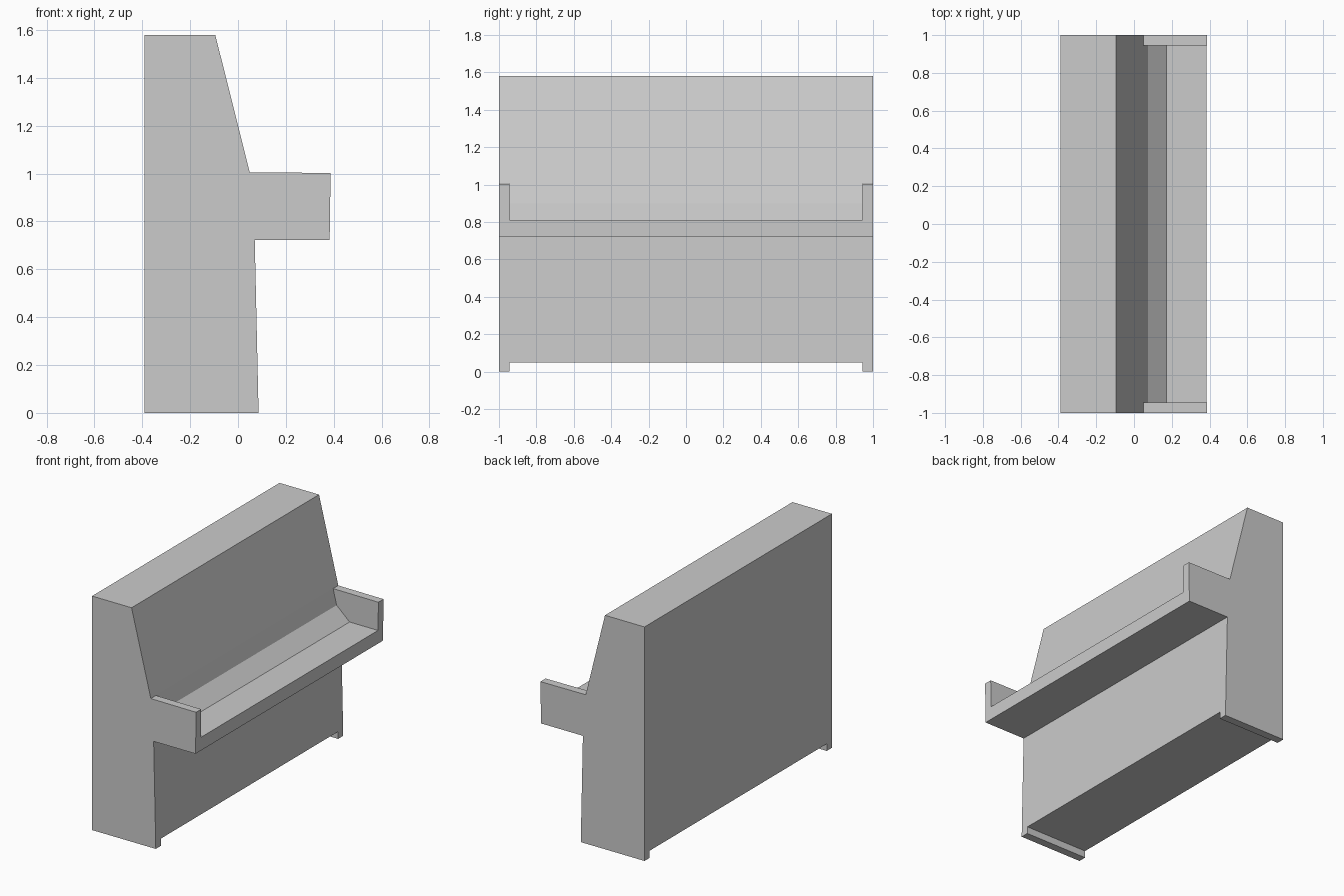
import bpy
import bmesh

cube = bpy.data.objects.get("Cube")
if cube:
    bpy.data.objects.remove(cube, do_unlink=True)

GRAY = (0.6, 0.6, 0.6, 1.0)
gray = bpy.data.materials.new("plain_gray")
gray.use_nodes = True
gray.diffuse_color = GRAY
gray.node_tree.nodes["Principled BSDF"].inputs["Base Color"].default_value = GRAY


def extrude_profile(name, profile, half_width):
    """Closed solid: an x-z profile extruded along y."""
    bm = bmesh.new()
    face = bm.faces.new([bm.verts.new((x, -half_width, z)) for x, z in profile])
    new = bmesh.ops.extrude_face_region(bm, geom=[face])["geom"]
    verts = [v for v in new if isinstance(v, bmesh.types.BMVert)]
    bmesh.ops.translate(bm, verts=verts, vec=(0, 2 * half_width, 0))
    bmesh.ops.recalc_face_normals(bm, faces=bm.faces)
    mesh = bpy.data.meshes.new(name)
    bm.to_mesh(mesh)
    bm.free()
    mesh.materials.append(gray)
    obj = bpy.data.objects.new(name, mesh)
    bpy.context.collection.objects.link(obj)
    return obj


def carve(target, cutter):
    """Subtract the cutter, then discard it."""
    cutter.hide_render = True
    mod = target.modifiers.new(cutter.name, 'BOOLEAN')
    mod.operation = 'DIFFERENCE'
    mod.solver = 'EXACT'
    mod.object = cutter
    bpy.context.view_layer.objects.active = target
    bpy.ops.object.modifier_apply(modifier=mod.name)
    bpy.data.objects.remove(cutter, do_unlink=True)


BACK, INNER = -0.39, 0.945
ELBOW = (0.049, 1.005)   # where the sloped panel meets the arm tops

# Upright piano case, full width
case = extrude_profile("piano_case", [
    (BACK, 0), (0.086, 0), (0.07, 0.722), (0.383, 0.722),
    (0.387, 1.003), ELBOW, (-0.095, 1.58), (BACK, 1.58)], 1.0)

# Keyboard well between the two arms
carve(case, extrude_profile("keyboard_well", [
    (0.172, 0.812), (0.6, 0.812), (0.6, 1.2), (ELBOW[0], 1.2),
    ELBOW, (0.075, 0.9)], INNER))

# Gap under the case, leaving a foot at each end
carve(case, extrude_profile("floor_gap", [
    (-0.6, -0.1), (0.6, -0.1), (0.6, 0.048), (-0.6, 0.048)], INNER))
